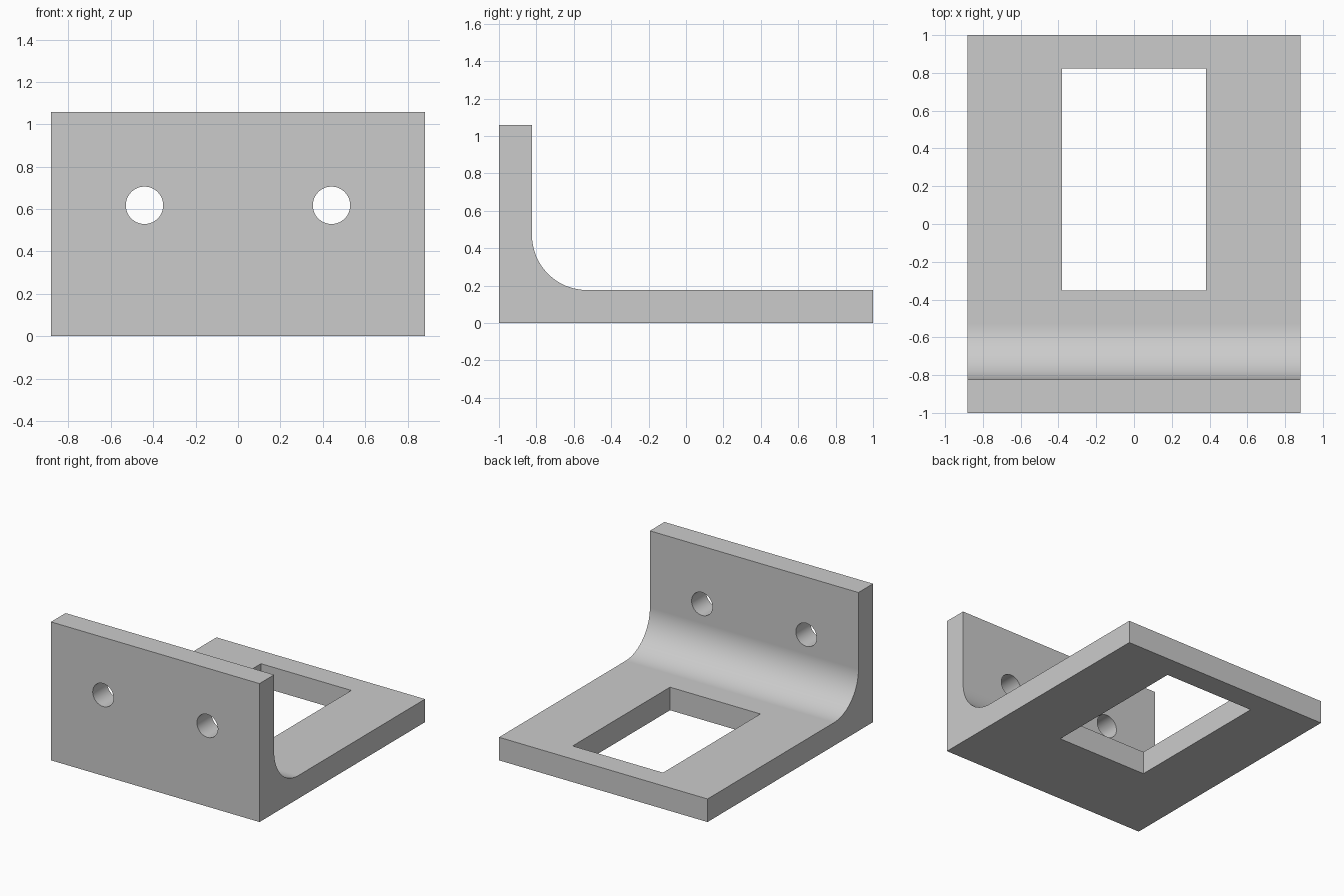
import bpy, bmesh, math
from mathutils import Matrix

old = bpy.data.objects.get("Cube")
if old:
    bpy.data.objects.remove(old, do_unlink=True)

U = 2 / 34                      # one drawing unit; the bracket is 34 long
HALF_W, HALF_L, HEIGHT = 15, 17, 18
THICK, FILLET, STEPS = 3, 5, 24

grey = bpy.data.materials.new("light_grey")
grey.use_nodes = True
colour = (0.6, 0.6, 0.6, 1)
grey.diffuse_color = colour
grey.node_tree.nodes["Principled BSDF"].inputs["Base Color"].default_value = colour


def make_object(name, bm):
    bmesh.ops.scale(bm, vec=(U, U, U), verts=bm.verts)
    bmesh.ops.recalc_face_normals(bm, faces=bm.faces)
    mesh = bpy.data.meshes.new(name)
    bm.to_mesh(mesh)
    bm.free()
    mesh.materials.append(grey)
    obj = bpy.data.objects.new(name, mesh)
    bpy.context.collection.objects.link(obj)
    return obj


# L-shaped side profile (y, z) with a rounded inner corner
wall_y = -HALF_L + THICK
profile = [(-HALF_L, 0), (HALF_L, 0), (HALF_L, THICK)]
for i in range(STEPS + 1):
    a = math.pi / 2 * i / STEPS
    profile.append((wall_y + FILLET * (1 - math.sin(a)),
                    THICK + FILLET * (1 - math.cos(a))))
profile += [(wall_y, HEIGHT), (-HALF_L, HEIGHT)]

bm = bmesh.new()
side = bm.faces.new([bm.verts.new((-HALF_W, y, z)) for y, z in profile])
ext = bmesh.ops.extrude_face_region(bm, geom=[side], use_keep_orig=True)
verts = [g for g in ext["geom"] if isinstance(g, bmesh.types.BMVert)]
bmesh.ops.translate(bm, verts=verts, vec=(2 * HALF_W, 0, 0))
bracket = make_object("angle_bracket", bm)

# Rectangular window through the base plate
bm = bmesh.new()
bmesh.ops.create_cube(bm, size=1, matrix=Matrix.Translation((0, 4, THICK / 2))
                      @ Matrix.Diagonal((13, 20, 2 * THICK, 1)))
cutters = [make_object("window_cutter", bm)]

# Two screw holes through the upright wall
for label, x in (("left", 7.5), ("right", -7.5)):
    bm = bmesh.new()
    bmesh.ops.create_cone(bm, cap_ends=True, segments=48, radius1=1.5, radius2=1.5,
                          depth=2 * THICK,
                          matrix=Matrix.Translation((x, -HALF_L + THICK / 2, 10.5))
                          @ Matrix.Rotation(math.pi / 2, 4, "X"))
    cutters.append(make_object(label + "_hole_cutter", bm))

bpy.ops.object.select_all(action="DESELECT")
bracket.select_set(True)
bpy.context.view_layer.objects.active = bracket
for cutter in cutters:
    mod = bracket.modifiers.new(cutter.name, "BOOLEAN")
    mod.operation, mod.solver, mod.object = "DIFFERENCE", "EXACT", cutter
    bpy.ops.object.modifier_apply(modifier=mod.name)
    bpy.data.objects.remove(cutter, do_unlink=True)

# Smooth fillet and hole walls, crisp edges and true flats
bpy.ops.object.shade_smooth_by_angle(angle=math.radians(30))
weighted = bracket.modifiers.new("flat_faces", "WEIGHTED_NORMAL")
weighted.keep_sharp = True
